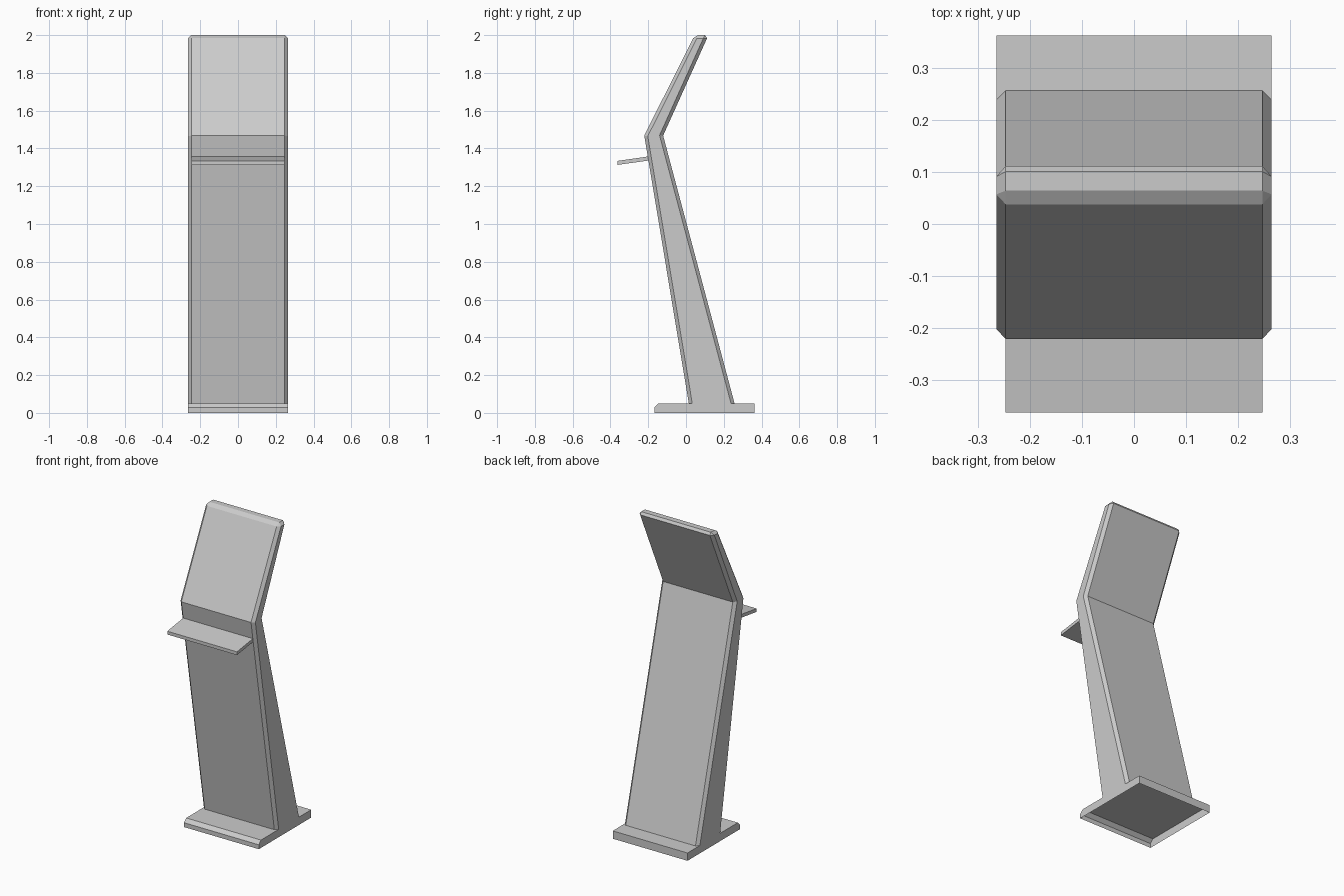
import bpy, bmesh

if "Cube" in bpy.data.objects:
    bpy.data.objects.remove(bpy.data.objects["Cube"])

def extrude_profile(name, profile, half_width, bevel=0.0, skip=(), open_edges=()):
    """Sweep a (y, z) profile across x. skip = profile sides left unbevelled,
    open_edges = profile sides without a face."""
    bm = bmesh.new()
    n = len(profile)
    left = [bm.verts.new((-half_width, y, z)) for y, z in profile]
    right = [bm.verts.new((half_width, y, z)) for y, z in profile]
    bm.faces.new(left)
    bm.faces.new(right[::-1])
    for i in range(n):
        if i not in open_edges:
            j = (i + 1) % n
            bm.faces.new((left[i], right[i], right[j], left[j]))
    bmesh.ops.recalc_face_normals(bm, faces=bm.faces)
    if bevel:
        edges = []
        for i in range(n):
            if i in skip:
                continue
            j = (i + 1) % n
            edges += [bm.edges.get((s[i], s[j])) for s in (left, right)]
        # top cross edges
        top = max(z for _, z in profile)
        edges += [bm.edges.get((left[i], right[i])) for i in range(n) if profile[i][1] == top]
        bmesh.ops.bevel(bm, geom=edges, offset=bevel, offset_type='OFFSET',
                        segments=1, profile=0.5, affect='EDGES')
    mesh = bpy.data.meshes.new(name)
    bm.to_mesh(mesh)
    bm.free()
    obj = bpy.data.objects.new(name, mesh)
    bpy.context.collection.objects.link(obj)
    return obj

# Foot plate: hollow underneath, chamfered front lip
extrude_profile("foot_plate",
                [(-0.168, 0.0), (0.363, 0.0), (0.363, 0.05), (-0.146, 0.05), (-0.168, 0.028)],
                0.265, open_edges=(0,))

# Bent body: leaning column and tilted screen head
extrude_profile("kiosk_body",
                [(0.015, 0.05), (0.257, 0.05), (-0.121, 1.468),
                 (0.119, 2.0), (0.046, 2.0), (-0.221, 1.468)],
                0.265, bevel=0.018, skip=(0,))

# Sloping shelf
extrude_profile("shelf",
                [(-0.363, 1.313), (-0.19, 1.337), (-0.19, 1.359), (-0.363, 1.334)],
                0.247)
